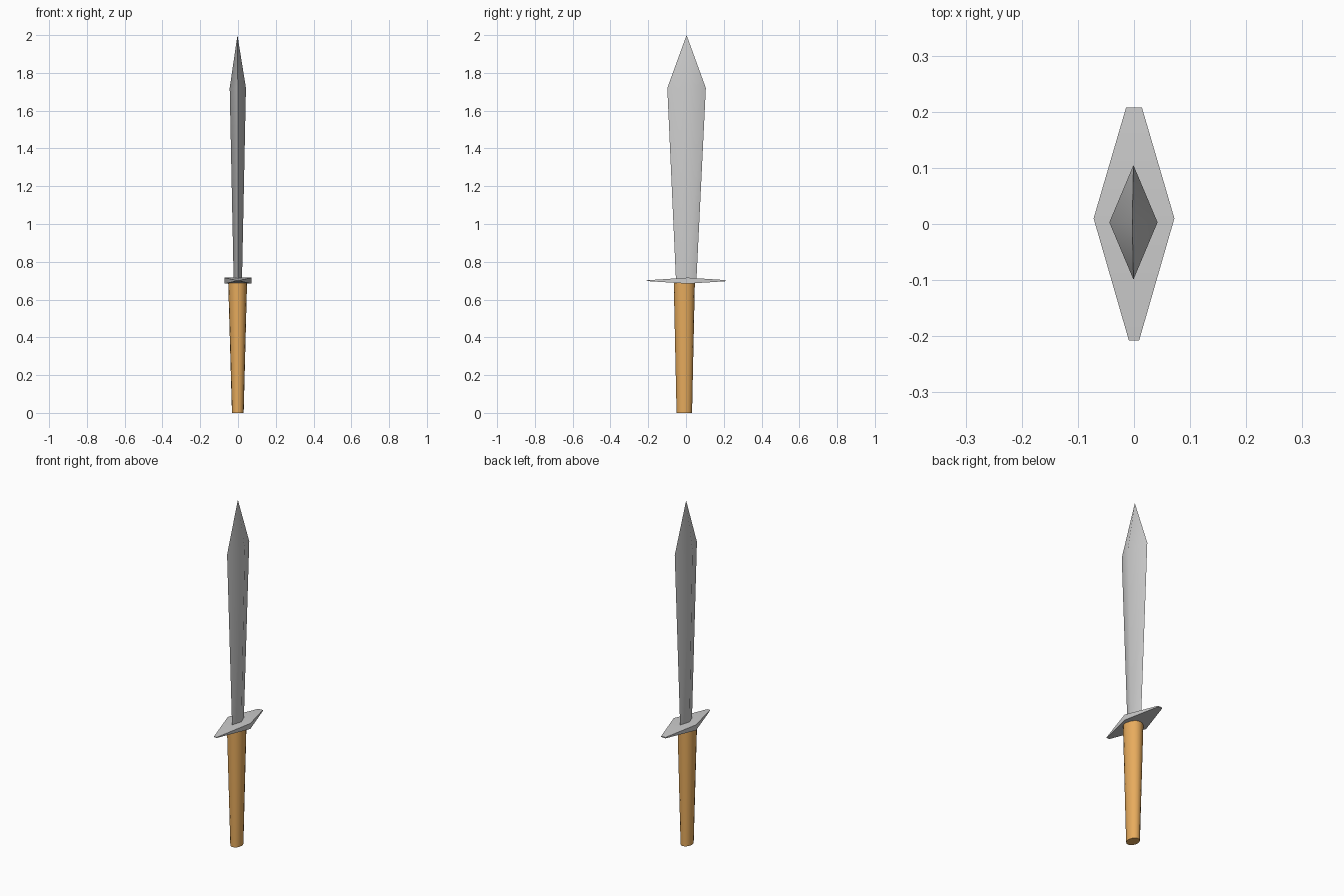
import bpy, bmesh, math

if "Cube" in bpy.data.objects:
    bpy.data.objects.remove(bpy.data.objects["Cube"])


def loft(name, rings, angle, tip=None, color=None):
    """Skin a list of equal-length rings, capped at both ends or closed to a tip."""
    bm = bmesh.new()
    loops = [[bm.verts.new(p) for p in ring] for ring in rings]
    n = len(loops[0])
    for a, b in zip(loops, loops[1:]):
        for i in range(n):
            j = (i + 1) % n
            bm.faces.new((a[i], a[j], b[j], b[i]))
    bm.faces.new(loops[0][::-1])
    if tip:
        t = bm.verts.new(tip)
        for i in range(n):
            bm.faces.new((loops[-1][i], loops[-1][(i + 1) % n], t))
    else:
        bm.faces.new(loops[-1])
    bmesh.ops.recalc_face_normals(bm, faces=bm.faces)
    mesh = bpy.data.meshes.new(name)
    bm.to_mesh(mesh)
    bm.free()
    obj = bpy.data.objects.new(name, mesh)
    bpy.context.collection.objects.link(obj)
    if color:
        mat = bpy.data.materials.new(name + "_material")
        mat.diffuse_color = color
        mat.use_nodes = True
        mat.node_tree.nodes["Principled BSDF"].inputs["Base Color"].default_value = mat.diffuse_color
        mesh.materials.append(mat)
    bpy.ops.object.select_all(action='DESELECT')
    obj.select_set(True)
    bpy.context.view_layer.objects.active = obj
    bpy.ops.object.shade_smooth_by_angle(angle=math.radians(angle))
    return obj


def ellipse(z, rx, ry, sides, cx=0.0, cy=0.0):
    return [(cx + rx * math.cos(2 * math.pi * i / sides),
             cy + ry * math.sin(2 * math.pi * i / sides), z) for i in range(sides)]


def slab(y, hx, hz, z=0.70):
    return [(-hx, y, z - hz), (hx, y, z - hz), (hx, y, z + hz), (-hx, y, z + hz)]


# Blade: diamond section widening upwards, then closing to a point
loft("blade", [ellipse(0.70, 0.022, 0.054, 4, -0.001, 0.001),
               ellipse(1.72, 0.043, 0.102, 4, -0.001, 0.003)],
     60, tip=(-0.003, 0.003, 2.0))

# Guard: flat lozenge, thick in the middle and thin at the ends
loft("guard", [slab(-0.208, 0.009, 0.002),
               slab(0.01, 0.072, 0.016),
               slab(0.208, 0.014, 0.003)], 40)

# Handle: tapered oval grip
loft("handle", [ellipse(0.0, 0.031, 0.041, 16, -0.001, -0.009),
                ellipse(0.695, 0.050, 0.056, 16, -0.002, -0.009)],
     40, color=(0.8, 0.41, 0.11, 1))
